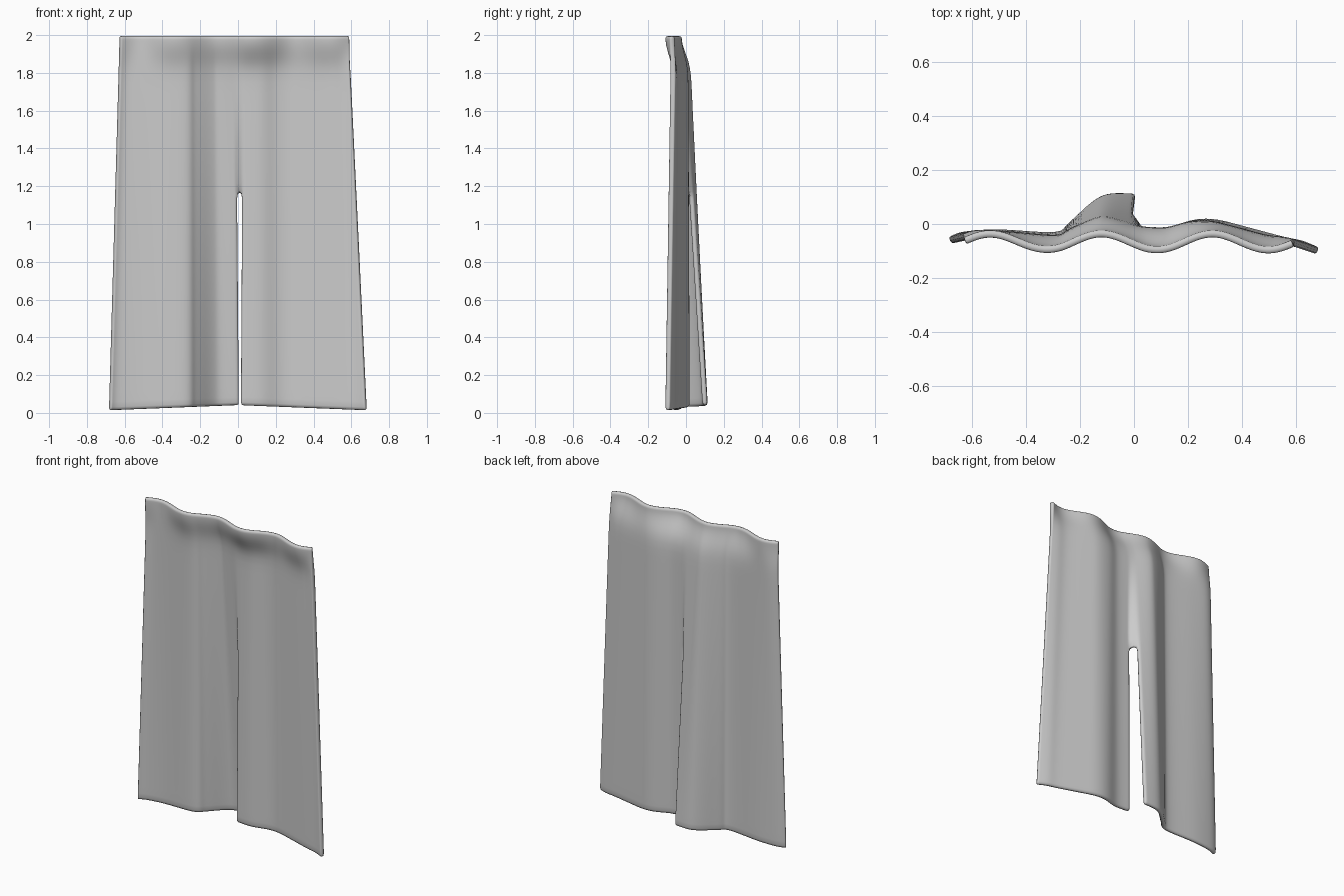
import bpy, bmesh, math

cube = bpy.data.objects.get("Cube")
if cube:
    bpy.data.objects.remove(cube, do_unlink=True)

SLIT_TOP = 1.15
FOLD_Z = 1.8
HEIGHT = 1.995

# Plan profiles (x, y) of each panel: under the top rim, and along the hem
LEFT_UPPER = [(-.63, -.05), (-.58, -.035), (-.47, -.04), (-.29, -.055), (-.23, -.03),
              (-.15, .005), (-.1, .012), (-.01, -.015)]
LEFT_HEM = [(-.68, -.062), (-.63, -.042), (-.5, -.033), (-.29, -.043), (-.23, -.003),
            (-.15, .07), (-.09, .1), (.005, .1)]
RIGHT_UPPER = [(.025, -.022), (.12, -.025), (.2, -.005), (.28, -.002), (.36, -.02),
               (.48, -.052), (.55, -.06), (.595, -.07)]
RIGHT_HEM = [(.015, -.028), (.12, -.028), (.22, .002), (.3, .004), (.4, -.02),
             (.55, -.06), (.62, -.075), (.68, -.1)]


def spline(points, u):
    """Point on a smooth curve through the profile, u from 0 to 1."""
    s = u * (len(points) - 1)
    i = min(int(s), len(points) - 2)
    f = s - i
    a, b, c, d = (points[max(0, min(k, len(points) - 1))] for k in range(i - 1, i + 3))
    return [b[k] + .5 * f * (c[k] - a[k] + f * (2 * a[k] - 5 * b[k] + 4 * c[k] - d[k]
            + f * (3 * (b[k] - c[k]) + d[k] - a[k]))) for k in (0, 1)]


def cloth_point(upper, hem, u, z):
    t = (FOLD_Z - z) / FOLD_Z
    a, b = spline(upper, u), spline(hem, u)
    x = a[0] + (b[0] - a[0]) * t
    y = a[1] + (b[1] - a[1]) * max(t, 0)
    # scalloped rim leaning towards the front
    w = max(0, min(1, (z - 1.8) / .18))
    w = w * w * (3 - 2 * w)
    rim = -.066 + .03 * math.cos(math.tau * (x + .12) / .41)
    y += (rim - y) * w
    # hem rises slightly towards the slit
    lift = .04 - .04 * abs(x)
    return x, y, z + lift * max(t, 0)


# Cloth sheet: two panels joined above the slit
levels = [HEIGHT, 1.98, 1.95, 1.91, 1.86, 1.8, 1.7, 1.55, 1.4, 1.25, SLIT_TOP,
          1.1, .95, .75, .55, .35, .15, .03, 0]
COLS = 28
bm = bmesh.new()
rows = []
for z in levels:
    row = []
    for upper, hem in ((LEFT_UPPER, LEFT_HEM), (RIGHT_UPPER, RIGHT_HEM)):
        row += [bm.verts.new(cloth_point(upper, hem, i / COLS, z)) for i in range(COLS + 1)]
    rows.append(row)

for r in range(len(levels) - 1):
    for c in range(2 * COLS + 1):
        if c == COLS and levels[r] <= SLIT_TOP:
            continue
        bm.faces.new((rows[r][c], rows[r + 1][c], rows[r + 1][c + 1], rows[r][c + 1]))
bmesh.ops.recalc_face_normals(bm, faces=bm.faces)

mesh = bpy.data.meshes.new("curtain")
bm.to_mesh(mesh)
bm.free()
curtain = bpy.data.objects.new("curtain", mesh)
bpy.context.collection.objects.link(curtain)
for p in mesh.polygons:
    p.use_smooth = True

# Thickness with softly rounded edges
solid = curtain.modifiers.new("thickness", 'SOLIDIFY')
solid.thickness = .027
solid.offset = 0
soft = curtain.modifiers.new("soft_edges", 'SUBSURF')
soft.levels = soft.render_levels = 1

# Plain grey cloth
grey = bpy.data.materials.new("grey_cloth")
grey.use_nodes = True
colour = (.6, .6, .6, 1)
grey.diffuse_color = colour
bsdf = next(n for n in grey.node_tree.nodes if n.type == 'BSDF_PRINCIPLED')
bsdf.inputs["Base Color"].default_value = colour
mesh.materials.append(grey)
